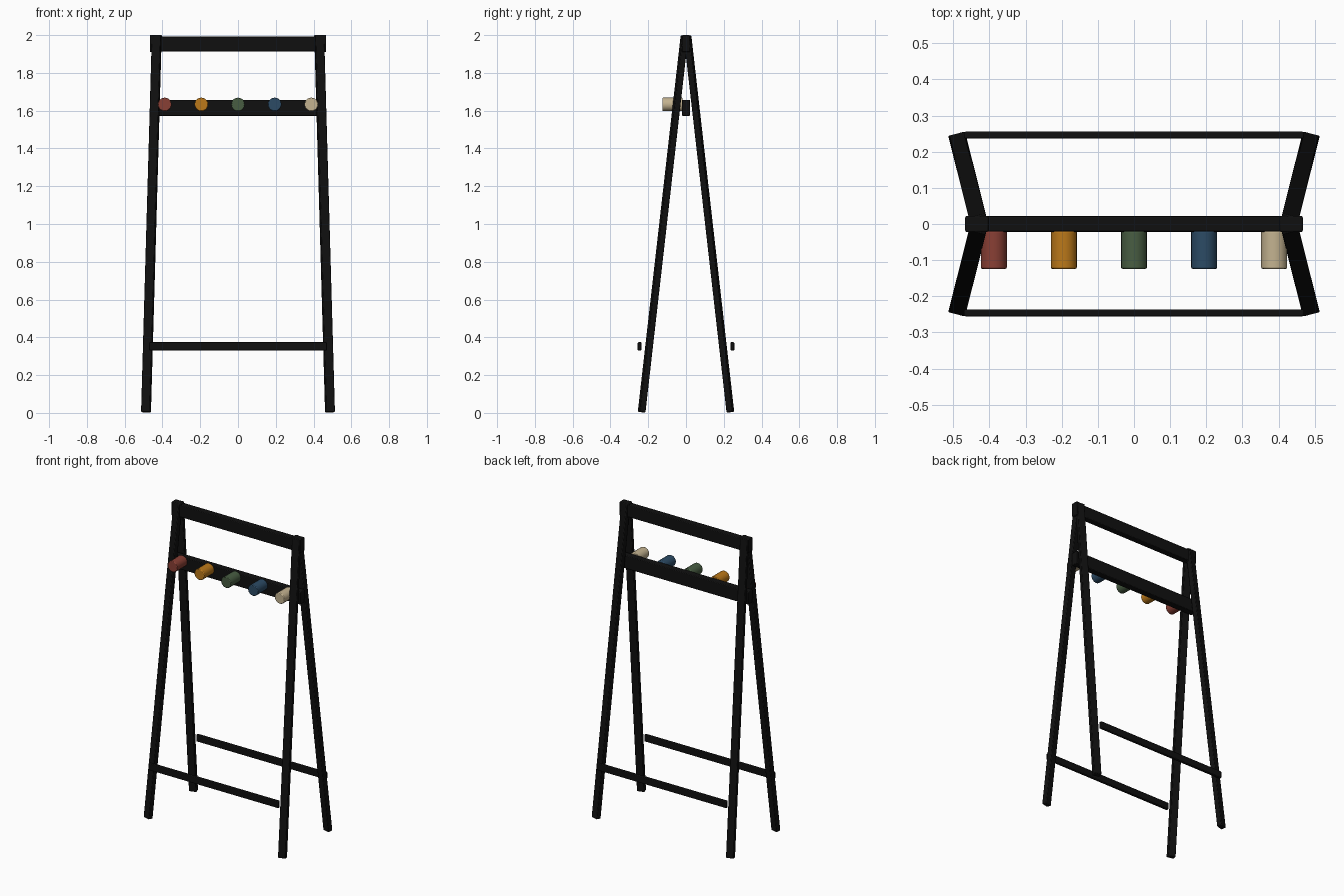
import bpy
from mathutils import Matrix, Vector

cube = bpy.data.objects.get("Cube")
if cube:
    bpy.data.objects.remove(cube, do_unlink=True)


def material(name, rgb):
    mat = bpy.data.materials.new(name)
    mat.use_nodes = True
    mat.diffuse_color = (*rgb, 1)
    mat.node_tree.nodes["Principled BSDF"].inputs["Base Color"].default_value = (*rgb, 1)
    return mat


def finish(obj, name, mat, bevel):
    obj.name = name
    obj.data.materials.append(mat)
    mod = obj.modifiers.new("soft_edges", "BEVEL")
    mod.width = bevel
    mod.segments = 2
    mod.limit_method = "ANGLE"
    mod.angle_limit = 0.9
    bpy.ops.object.shade_smooth_by_angle()
    return obj


def box(name, size, location, mat, bevel=0.004):
    bpy.ops.mesh.primitive_cube_add(size=1)
    obj = bpy.context.object
    obj.data.transform(Matrix.Diagonal((*size, 1)))
    obj.location = location
    return finish(obj, name, mat, bevel)


def peg(name, x, mat):
    bpy.ops.mesh.primitive_cylinder_add(vertices=20, radius=0.036, depth=0.105)
    obj = bpy.context.object
    obj.data.transform(Matrix.Rotation(1.5708, 4, "X"))
    obj.location = (x, -0.0715, 1.633)
    return finish(obj, name, mat, 0.004)


black = material("black_paint", (0.005, 0.005, 0.005))
peg_colours = {
    "red": (0.25, 0.05, 0.035),
    "orange": (0.5, 0.19, 0.01),
    "green": (0.065, 0.11, 0.055),
    "blue": (0.025, 0.07, 0.13),
    "cream": (0.55, 0.45, 0.28),
}

# Splayed legs, each turned to follow its own lean
for side, sx in (("left", 1), ("right", -1)):
    for end, sy in (("front", -1), ("back", 1)):
        foot = Vector((sx * 0.487, sy * 0.235, 0.004))
        top = Vector((sx * 0.43, sy * 0.008, 1.996))
        lean = top - foot
        leg = box(f"{end}_{side}_leg", (0.048, 0.032, lean.length), (foot + top) / 2, black)
        leg.rotation_mode = "QUATERNION"
        leg.rotation_quaternion = lean.to_track_quat("Z", "Y")

    # Rail end blocks
    box(f"{side}_rail_end", (0.064, 0.044, 0.09), (sx * 0.435, 0, 1.955), black)

# Top rail and peg rail
box("top_rail", (0.92, 0.042, 0.078), (0, 0, 1.953), black)
box("peg_rail", (0.934, 0.044, 0.085), (0, 0, 1.615), black)

# Lower stretchers
for end, sy in (("front", -1), ("back", 1)):
    box(f"{end}_stretcher", (0.94, 0.019, 0.045), (0, sy * 0.246, 0.352), black)

# Coloured pegs
for i, (name, rgb) in enumerate(peg_colours.items()):
    peg(f"{name}_peg", (i - 2) * 0.194, material(f"{name}_paint", rgb))
